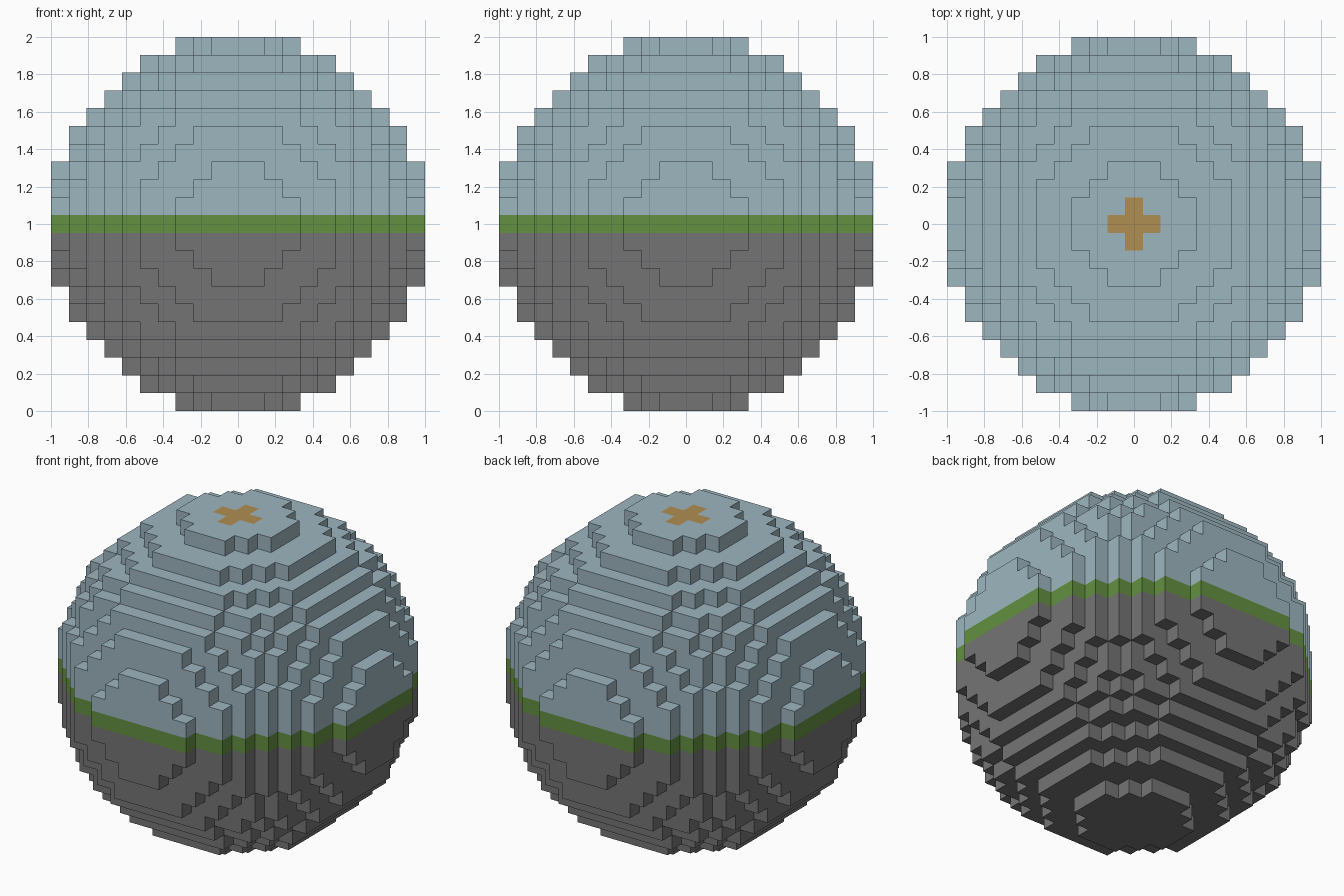
import bpy
import bmesh
from mathutils import Vector

cube = bpy.data.objects.get("Cube")
if cube:
    bpy.data.objects.remove(cube, do_unlink=True)

COUNT = 21                  # blocks across the ball
SIZE = 2 / COUNT            # block edge length
HALF = COUNT // 2
RADIUS_SQ = (COUNT / 2) ** 2


def material(name, rgb):
    """Flat material from 8-bit display values, converted to linear."""
    linear = [((c / 255 + 0.055) / 1.055) ** 2.4 for c in rgb]
    mat = bpy.data.materials.new(name)
    mat.use_nodes = True
    mat.diffuse_color = (*linear, 1)
    shader = mat.node_tree.nodes["Principled BSDF"]
    shader.inputs["Base Color"].default_value = (*linear, 1)
    shader.inputs["Roughness"].default_value = 0.9
    return mat


sky = material("pale_blue", (158, 182, 191))
grass = material("grass_green", (98, 144, 65))
stone = material("stone_grey", (116, 116, 116))
wood = material("wood_tan", (176, 142, 82))


def inside(cell):
    return cell.length_squared <= RADIUS_SQ


def add_block_face(bm, cell, normal):
    """One square side of a block, wound to face outward."""
    u = Vector((normal.y, normal.z, normal.x))
    v = normal.cross(u)
    centre = cell + normal / 2
    corners = [centre + (a * u + b * v) / 2
               for a, b in ((-1, -1), (1, -1), (1, 1), (-1, 1))]
    return bm.faces.new([bm.verts.new(p * SIZE + Vector((0, 0, 1)))
                         for p in corners])


def in_cross(cell, normal):
    """Plus shape of five blocks on the very top."""
    return normal.z > 0 and cell.z == HALF and abs(cell.x) + abs(cell.y) <= 1


def build_layers(name, low, high, mats):
    """Exposed block sides of the ball between two layers."""
    bm = bmesh.new()
    span = range(-HALF, HALF + 1)
    normals = [Vector([s if i == axis else 0 for i in range(3)])
               for axis in range(3) for s in (-1, 1)]
    for z in range(low, high + 1):
        for x in span:
            for y in span:
                cell = Vector((x, y, z))
                if not inside(cell):
                    continue
                for normal in normals:
                    if not inside(cell + normal):
                        face = add_block_face(bm, cell, normal)
                        if len(mats) > 1 and in_cross(cell, normal):
                            face.material_index = 1
    bmesh.ops.remove_doubles(bm, verts=bm.verts, dist=SIZE / 100)
    mesh = bpy.data.meshes.new(name)
    bm.to_mesh(mesh)
    bm.free()
    for mat in mats:
        mesh.materials.append(mat)
    obj = bpy.data.objects.new(name, mesh)
    bpy.context.collection.objects.link(obj)
    return obj


# Stone lower half, green middle layer, blue dome with a tan cross on top
build_layers("lower_half", -HALF, -1, [stone])
build_layers("middle_band", 0, 0, [grass])
build_layers("upper_dome", 1, HALF, [sky, wood])
